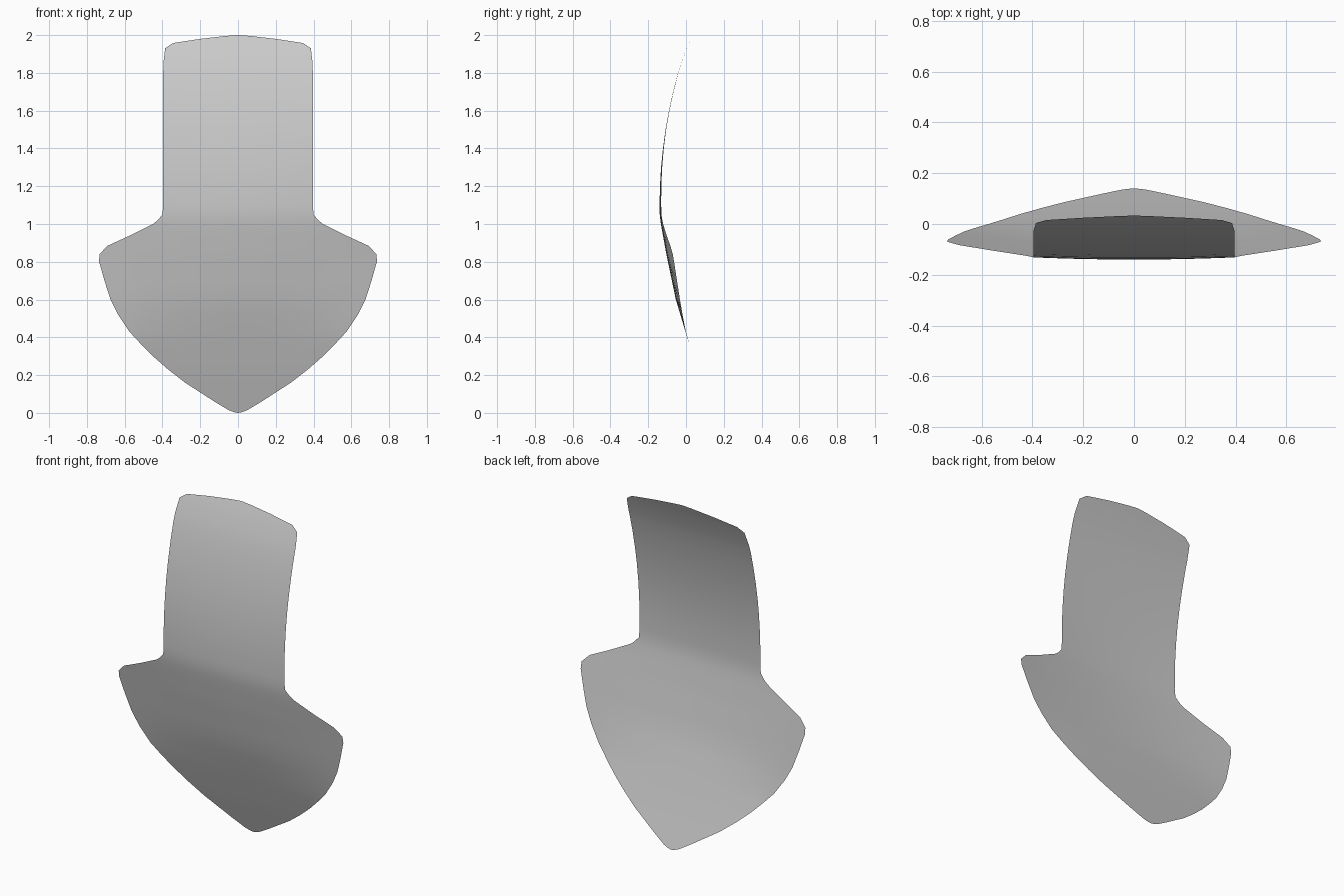
import bpy, bmesh

# Outline: (height, half width), tip upward
OUTLINE = [(0, 0.003), (0.005, 0.025), (0.015, 0.05), (0.06, 0.125), (0.16, 0.28),
           (0.23, 0.37), (0.30, 0.45), (0.36, 0.51), (0.43, 0.575), (0.52, 0.635),
           (0.60, 0.675), (0.70, 0.707), (0.80, 0.735), (0.84, 0.734), (0.885, 0.69),
           (0.94, 0.57), (1.0, 0.45), (1.02, 0.425), (1.05, 0.40), (1.10, 0.396),
           (1.2, 0.396), (1.3, 0.396), (1.4, 0.396), (1.5, 0.396), (1.6, 0.396),
           (1.7, 0.396), (1.8, 0.396), (1.85, 0.395), (1.93, 0.386), (1.958, 0.345),
           (1.98, 0.20), (1.995, 0.07), (2.0, 0.01)]
# Side profile along the centre line: (height, y)
BEND = [(0, 0.14), (0.2, 0.071), (0.42, 0.0), (0.6, -0.054), (0.84, -0.104), (1.0, -0.133),
        (1.05, -0.139), (1.1, -0.140), (1.2, -0.138), (1.3, -0.132), (1.4, -0.122),
        (1.5, -0.108), (1.6, -0.090), (1.7, -0.068), (1.8, -0.042), (1.9, -0.009), (2, 0.033)]
# How far the sides sweep backward: (height, amount)
CUP = [(0, 0), (0.4, 0), (0.6, 0.026), (0.84, 0.034), (1.1, 0.03), (1.5, 0.01), (2, 0)]
COLS = 20


def lerp(table, z):
    for (a, u), (b, v) in zip(table, table[1:]):
        if z <= b:
            return u + (v - u) * (z - a) / (b - a)
    return table[-1][1]


# Thin curved blade sheet
bm = bmesh.new()
rows = []
for z, half in OUTLINE:
    row = []
    for i in range(COLS + 1):
        x = half * (2 * i / COLS - 1)
        y = lerp(BEND, z) + lerp(CUP, z) * (x / 0.735) ** 2
        row.append(bm.verts.new((x, y, z)))
    rows.append(row)
for low, high in zip(rows, rows[1:]):
    for i in range(COLS):
        bm.faces.new((low[i], low[i + 1], high[i + 1], high[i])).smooth = True

mesh = bpy.data.meshes.new("curved_blade")
bm.to_mesh(mesh)
bm.free()
blade = bpy.data.objects.new("curved_blade", mesh)
bpy.context.collection.objects.link(blade)
